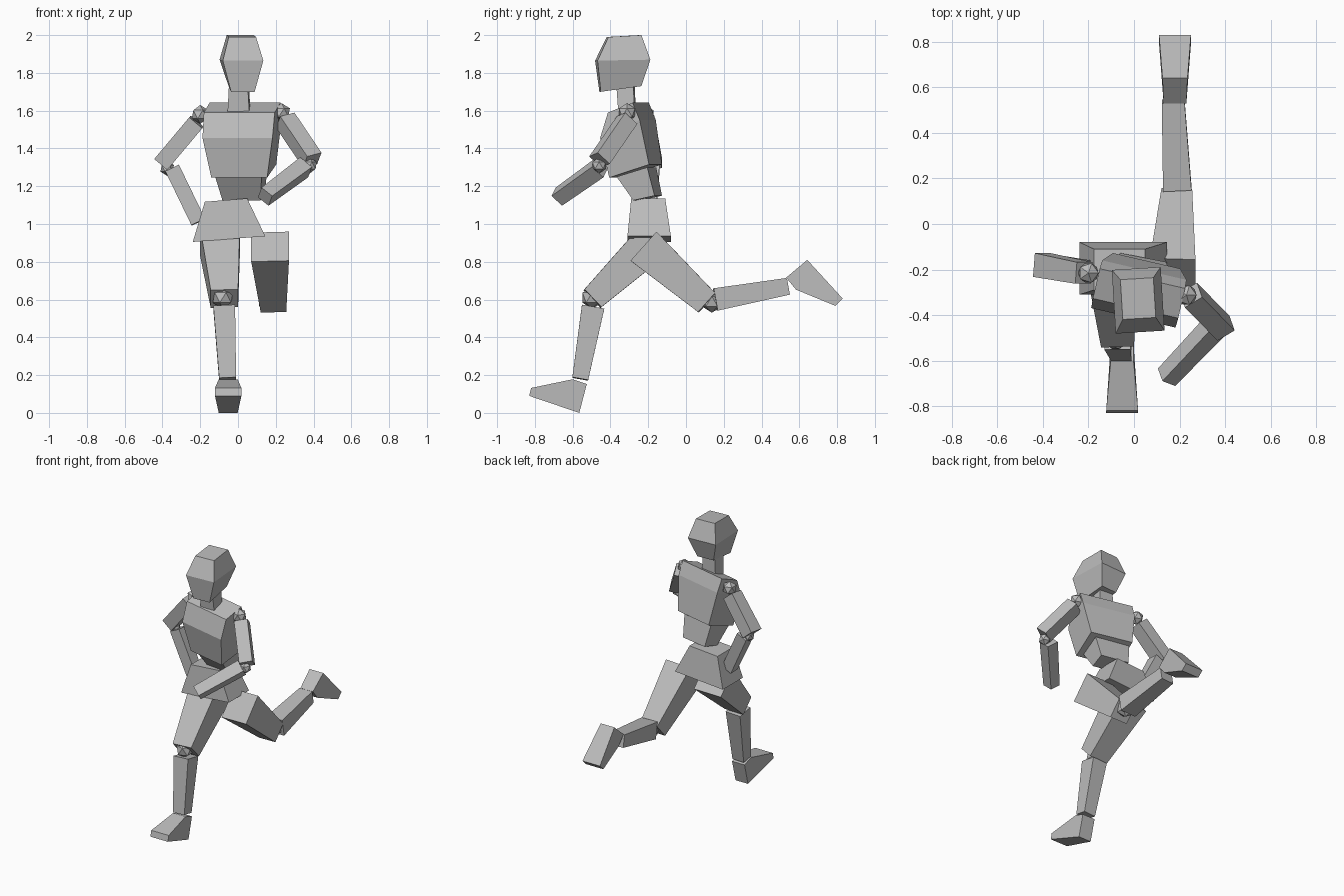
import bpy, bmesh, math
from mathutils import Vector, Matrix

if "Cube" in bpy.data.objects:
    bpy.data.objects.remove(bpy.data.objects["Cube"])

grey = bpy.data.materials.new("matte_grey")
grey.diffuse_color = (0.5, 0.5, 0.5, 1)
grey.use_nodes = True
grey.node_tree.nodes["Principled BSDF"].inputs["Base Color"].default_value = grey.diffuse_color


def finish(name, bm):
    bmesh.ops.recalc_face_normals(bm, faces=bm.faces)
    mesh = bpy.data.meshes.new(name)
    bm.to_mesh(mesh)
    bm.free()
    mesh.materials.append(grey)
    obj = bpy.data.objects.new(name, mesh)
    bpy.context.collection.objects.link(obj)
    return obj


def loft(name, rings, matrix):
    """Join four-cornered rings: (width, front y, front z, back y, back z)."""
    bm = bmesh.new()
    loops = []
    for w, yf, zf, yb, zb in rings:
        h = w / 2
        pts = [(-h, yf, zf), (h, yf, zf), (h, yb, zb), (-h, yb, zb)]
        loops.append([bm.verts.new(matrix @ Vector(p)) for p in pts])
    for a, b in zip(loops, loops[1:]):
        for i in range(4):
            j = (i + 1) % 4
            bm.faces.new((a[i], a[j], b[j], b[i]))
    bm.faces.new(loops[0])
    bm.faces.new(loops[-1])
    return finish(name, bm)


def body(name, loc, yaw, roll, rings):
    m = (Matrix.Translation(loc) @ Matrix.Rotation(math.radians(yaw), 4, 'Z')
         @ Matrix.Rotation(math.radians(roll), 4, 'Y'))
    return loft(name, rings, m)


def limb(name, start, end, side, size0, size1):
    """Tapered box from start to end; sizes are (along side, across)."""
    start, end = Vector(start), Vector(end)
    z = (end - start).normalized()
    x = Vector(side)
    x = (x - z * x.dot(z)).normalized()
    y = z.cross(x)
    m = Matrix((x, y, z)).transposed().to_4x4()
    m.translation = start
    n = (end - start).length
    rings = [(w, -d / 2, t, d / 2, t) for (w, d), t in ((size0, 0), (size1, n))]
    return loft(name, rings, m)


def joint(name, loc, radius):
    bm = bmesh.new()
    bmesh.ops.create_icosphere(bm, subdivisions=1, radius=radius,
                               matrix=Matrix.Translation(loc))
    return finish(name, bm)


def foot(name, x, profile):
    """Side outline of (y, z, width) points, closed by two flat sides."""
    bm = bmesh.new()
    sides = [[bm.verts.new((x + s * w / 2, y, z)) for y, z, w in profile]
             for s in (-1, 1)]
    n = len(profile)
    for i in range(n):
        j = (i + 1) % n
        bm.faces.new((sides[0][i], sides[0][j], sides[1][j], sides[1][i]))
    for s in sides:
        bm.faces.new(s)
    return finish(name, bm)


# Head and neck
body("head", (0.018, -0.33, 0), 3.5, 0, [
    (0.125, -0.125, 1.70, 0.09, 1.73),
    (0.215, -0.145, 1.865, 0.135, 1.87),
    (0.145, -0.085, 1.99, 0.09, 2.0)])
body("neck", (0.005, -0.315, 0), -4, 0, [
    (0.115, -0.04, 1.595, 0.045, 1.60),
    (0.10, -0.05, 1.73, 0.04, 1.75)])

# Torso
body("chest", (0.023, -0.3, 0), -13, 0, [
    (0.303, -0.074, 1.245, 0.142, 1.315),
    (0.38, -0.115, 1.455, 0.10, 1.55),
    (0.385, -0.072, 1.59, 0.062, 1.642)])
body("waist", (0.02, -0.25, 0), -11, 0, [
    (0.205, -0.01, 1.125, 0.105, 1.15),
    (0.25, -0.095, 1.25, 0.07, 1.30)])
body("pelvis", (0.025, -0.2, 0), 0, -4.5, [
    (0.385, -0.11, 0.923, 0.12, 0.923),
    (0.225, -0.09, 1.13, 0.09, 1.13)])

# Legs
X = (1, 0, 0)
limb("right_thigh", (-0.095, -0.18, 0.905), (-0.072, -0.495, 0.605), X,
     (0.21, 0.205), (0.145, 0.13))
limb("left_thigh", (0.17, -0.222, 0.88), (0.188, 0.111, 0.583), X,
     (0.20, 0.206), (0.135, 0.135))
limb("right_shin", (-0.073, -0.492, 0.56), (-0.055, -0.56, 0.18), X,
     (0.115, 0.12), (0.09, 0.085))
limb("left_shin", (0.19, 0.155, 0.60), (0.172, 0.54, 0.67), X,
     (0.125, 0.12), (0.10, 0.09))
joint("right_knee", (-0.08, -0.497, 0.61), 0.06)
joint("left_knee", (0.188, 0.137, 0.59), 0.06)

# Feet: ankle front, ankle back, heel, toe bottom, toe top
foot("right_foot", -0.052, [
    (-0.60, 0.178, 0.10), (-0.525, 0.153, 0.10), (-0.565, 0.0, 0.10),
    (-0.83, 0.09, 0.14), (-0.82, 0.132, 0.14)])
foot("left_foot", 0.18, [
    (0.583, 0.652, 0.10), (0.53, 0.716, 0.10), (0.642, 0.81, 0.11),
    (0.83, 0.605, 0.14), (0.79, 0.567, 0.14)])

# Arms
Y = (0, 1, 0)
limb("right_upper_arm", (-0.22, -0.215, 1.54), (-0.405, -0.18, 1.32), Y,
     (0.095, 0.09), (0.105, 0.09))
limb("right_forearm", (-0.348, -0.185, 1.295), (-0.21, -0.20, 1.01), Y,
     (0.09, 0.08), (0.075, 0.08))
joint("right_shoulder", (-0.20, -0.215, 1.58), 0.05)
joint("right_elbow", (-0.375, -0.185, 1.295), 0.04)

hinge = (-0.024, 0.068, -0.063)
limb("left_upper_arm", (0.25, -0.312, 1.55), (0.393, -0.458, 1.338), hinge,
     (0.09, 0.09), (0.09, 0.09))
limb("left_forearm", (0.35, -0.455, 1.30), (0.143, -0.673, 1.145), hinge,
     (0.085, 0.085), (0.078, 0.075))
joint("left_shoulder", (0.23, -0.312, 1.59), 0.05)
joint("left_elbow", (0.38, -0.46, 1.31), 0.042)
